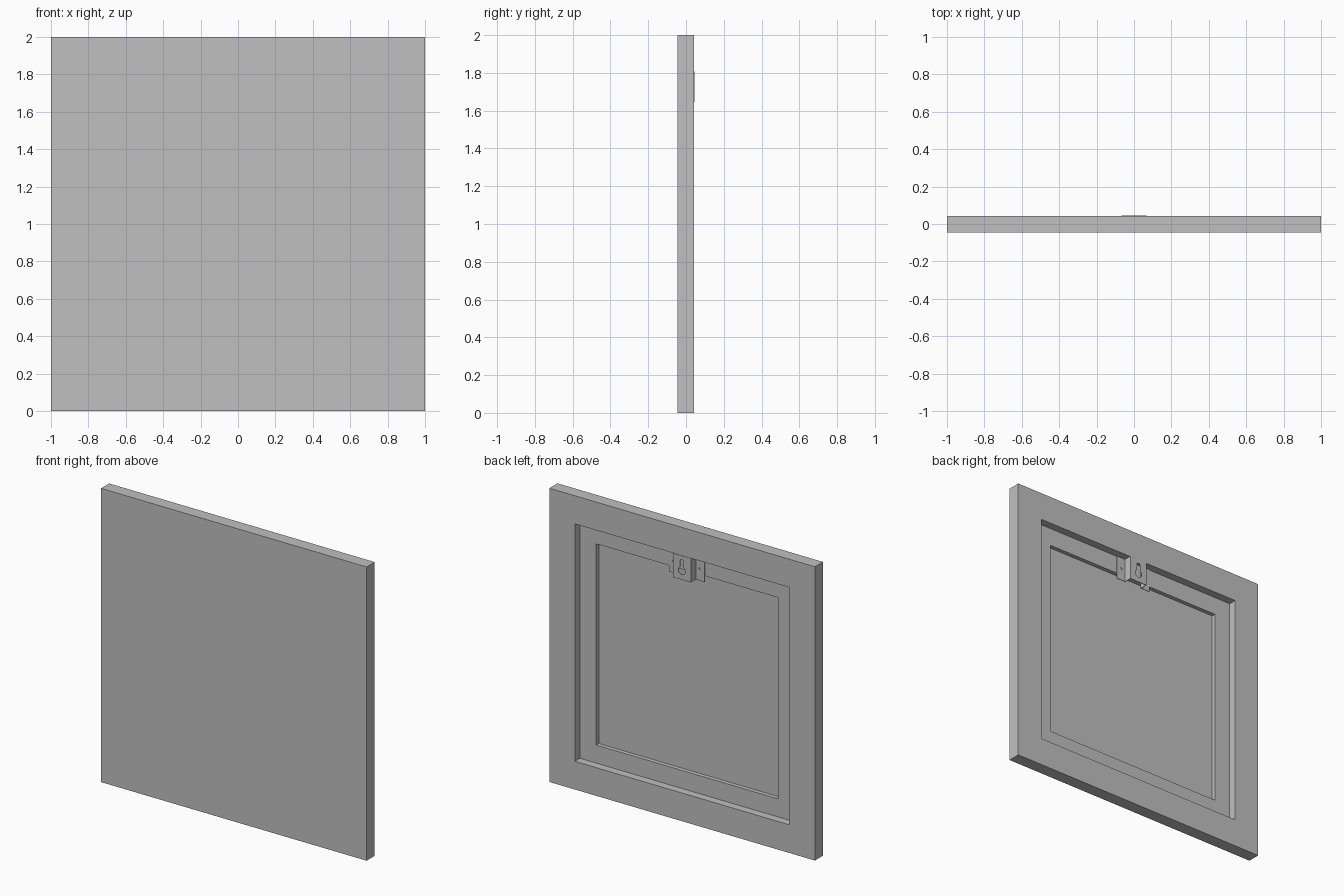
import bpy, bmesh
from math import sin, cos, pi, asin
from mathutils import Vector

cube = bpy.data.objects.get("Cube")
if cube:
    bpy.data.objects.remove(cube, do_unlink=True)

FRONT, BACK = -0.045, 0.042      # panel faces in y
STEP, SHEET = 0.054, 0.028       # depths of the two rear recesses

grey = bpy.data.materials.new("plain grey")
grey.use_nodes = True
grey.diffuse_color = (0.53, 0.53, 0.53, 1)
grey.node_tree.nodes["Principled BSDF"].inputs["Base Color"].default_value = grey.diffuse_color


def add_object(name, bm):
    bmesh.ops.recalc_face_normals(bm, faces=bm.faces[:])
    mesh = bpy.data.meshes.new(name)
    bm.to_mesh(mesh)
    bm.free()
    mesh.materials.append(grey)
    obj = bpy.data.objects.new(name, mesh)
    bpy.context.collection.objects.link(obj)
    return obj


def prism(name, outline, direction):
    """Extrude a closed outline of 3D points along a vector."""
    bm = bmesh.new()
    face = bm.faces.new([bm.verts.new(p) for p in outline])
    new = bmesh.ops.extrude_face_region(bm, geom=[face])["geom"]
    bmesh.ops.translate(bm, vec=direction,
                        verts=[v for v in new if isinstance(v, bmesh.types.BMVert)])
    return add_object(name, bm)


def sink(bm, face, border, depth):
    """Inset a rear face, then push it in to make a square recess."""
    bmesh.ops.inset_region(bm, faces=[face], thickness=border, use_even_offset=True)
    new = bmesh.ops.extrude_face_region(bm, geom=[face])["geom"]
    floor = next(g for g in new if isinstance(g, bmesh.types.BMFace))
    bmesh.ops.translate(bm, vec=(0, -depth, 0), verts=floor.verts[:])
    if face.is_valid:
        bmesh.ops.delete(bm, geom=[face], context='FACES_ONLY')
    return floor


# Panel: plain front, two-step recess at the rear
bm = bmesh.new()
bmesh.ops.create_cube(bm, size=1)
bmesh.ops.scale(bm, vec=(2, BACK - FRONT, 2), verts=bm.verts[:])
bmesh.ops.translate(bm, vec=(0, (FRONT + BACK) / 2, 1), verts=bm.verts[:])
bm.normal_update()
rear = max(bm.faces, key=lambda f: f.calc_center_median().y)
rear = sink(bm, rear, 0.192, STEP)
sink(bm, rear, 0.123, SHEET)
add_object("panel", bm)

# Hanger bracket: bent strip with a raised middle and two side flanges
floor_y, top_y, t = BACK - STEP, 0.045, 0.004
wide, mid = 0.135, 0.068
low, high = 1.645, 1.808
half = [(mid - t, floor_y), (mid - t, top_y - t)]
outer = [(wide, floor_y), (wide, floor_y + t), (mid, floor_y + t), (mid, top_y)]
right_half = half[::-1] + outer
profile = right_half + [(-x, y) for x, y in reversed(right_half)]
bracket = prism("hanger_bracket", [(x, y, low) for x, y in profile], (0, 0, high - low))

# Keyhole outline: round entry below, narrow slot above
r, s, entry_z, slot_z = 0.026, 0.014, 1.706, 1.768
gap = asin(s / r)
keyhole = []
for i in range(21):
    a = pi / 2 - gap - (2 * pi - 2 * gap) * i / 20
    keyhole.append((r * cos(a), entry_z + r * sin(a)))
for i in range(11):
    a = pi - pi * i / 10
    keyhole.append((s * cos(a), slot_z + s * sin(a)))
cutters = [prism("keyhole_cutter", [(x, 0.02, z) for x, z in keyhole], (0, 0.05, 0))]

# Screw holes in the flanges
for side in (-1, 1):
    ring = [(side * 0.1 + 0.008 * cos(k * pi / 6), floor_y - 0.002, 1.727 + 0.008 * sin(k * pi / 6))
            for k in range(12)]
    cutters.append(prism("screw_hole_cutter", ring, (0, 0.02, 0)))

# Cut the holes and remove the cutters
for cutter in cutters:
    cutter.hide_render = True
    cut = bracket.modifiers.new("hole", 'BOOLEAN')
    cut.operation = 'DIFFERENCE'
    cut.solver = 'EXACT'
    cut.object = cutter
graph = bpy.context.evaluated_depsgraph_get()
graph.update()
result = bpy.data.meshes.new_from_object(bracket.evaluated_get(graph))
bracket.modifiers.clear()
bracket.data = result
for cutter in cutters:
    bpy.data.objects.remove(cutter, do_unlink=True)
